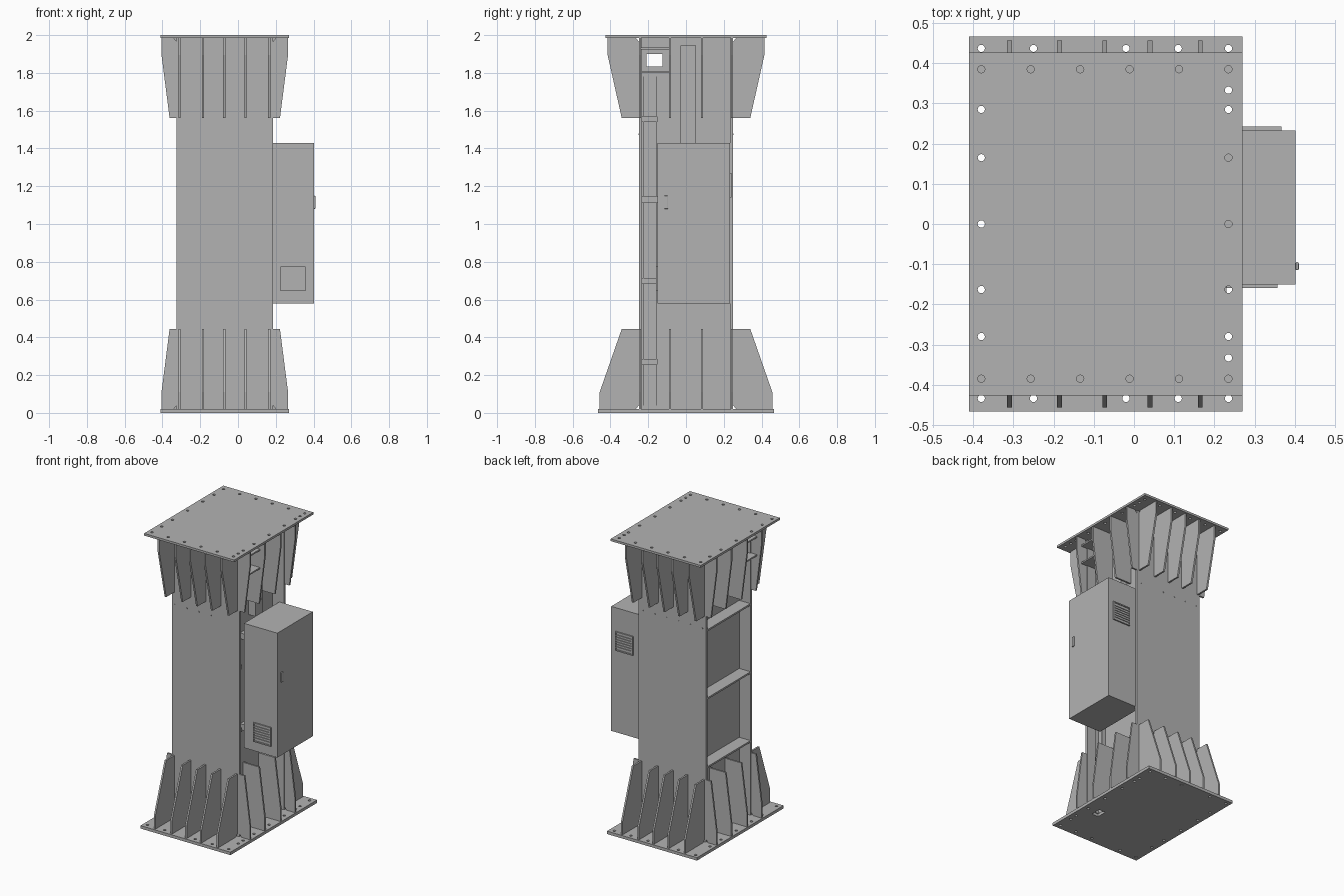
import bpy, bmesh
from mathutils import Matrix, Vector

if "Cube" in bpy.data.objects:
    bpy.data.objects.remove(bpy.data.objects["Cube"])

grey = bpy.data.materials.new("steel grey")
grey.use_nodes = True
grey.diffuse_color = (0.45, 0.45, 0.45, 1)
grey.node_tree.nodes["Principled BSDF"].inputs["Base Color"].default_value = grey.diffuse_color

CX = -0.07          # column centre in x
HALF = 0.25         # column half depth in y
WEB = 0.17          # outer face of the recessed side walls, from CX
FLANGE = 0.255      # half width of the front and back plates
T = 0.012           # rib thickness


def finish(name, bm):
    bmesh.ops.recalc_face_normals(bm, faces=bm.faces)
    mesh = bpy.data.meshes.new(name)
    bm.to_mesh(mesh)
    bm.free()
    mesh.materials.append(grey)
    ob = bpy.data.objects.new(name, mesh)
    bpy.context.collection.objects.link(ob)
    return ob


def add_box(bm, x, y, z):
    size = Vector((x[1] - x[0], y[1] - y[0], z[1] - z[0]))
    mid = Vector((sum(x) / 2, sum(y) / 2, sum(z) / 2))
    bmesh.ops.create_cube(bm, size=1, matrix=Matrix.Translation(mid) @ Matrix.Diagonal(size).to_4x4())


def box(name, x, y, z):
    bm = bmesh.new()
    add_box(bm, x, y, z)
    return finish(name, bm)


def side_box(name, s, u, y, z):
    """Box on the +x or -x side, u measured outward from the column centre."""
    return box(name, sorted(CX + s * k for k in u), y, z)


def rib(name, profile, place):
    """Extrude an (outward, z) profile by the rib thickness."""
    bm = bmesh.new()
    face = bm.faces.new([bm.verts.new(place(u, -T / 2, z)) for u, z in profile])
    ext = bmesh.ops.extrude_face_region(bm, geom=[face])
    shift = place(0, T, 0) - place(0, 0, 0)
    verts = [g for g in ext["geom"] if isinstance(g, bmesh.types.BMVert)]
    bmesh.ops.translate(bm, verts=verts, vec=shift)
    return finish(name, bm)


def cut(ob, bm):
    """Subtract the cutter mesh and discard it."""
    tool = finish("cutter", bm)
    tool.hide_render = True
    mod = ob.modifiers.new("cut", "BOOLEAN")
    mod.operation, mod.solver, mod.object = "DIFFERENCE", "EXACT", tool
    bpy.context.view_layer.objects.active = ob
    bpy.ops.object.modifier_apply(modifier=mod.name)
    bpy.data.objects.remove(tool)


def drill(ob, spots, z, r=0.009):
    bm = bmesh.new()
    for x, y in spots:
        bmesh.ops.create_cone(bm, cap_ends=True, segments=16, radius1=r, radius2=r, depth=0.1,
                              matrix=Matrix.Translation((x, y, z)))
    cut(ob, bm)


# End plates with bolt holes
base = box("base_plate", (-0.41, 0.27), (-0.467, 0.467), (0, 0.02))
top = box("top_plate", (-0.41, 0.27), (-0.427, 0.427), (1.985, 2))
sides = [(x, y) for x in (-0.38, 0.235) for y in (-0.28, -0.163, 0, 0.165, 0.285)]
sides += [(0.235, y) for y in (-0.333, 0.333)]
drill(base, sides + [(x, y) for x in (-0.38, -0.25, -0.02, 0.11, 0.235) for y in (-0.434, 0.437)], 0)
drill(top, sides + [(-0.38 + 0.123 * i, y) for i in range(6) for y in (-0.385, 0.385)], 2)
bm = bmesh.new()
add_box(bm, (0.125, 0.175), (-0.2, -0.13), (-0.1, 0.1))
cut(base, bm)

# Column: front and back plates, two recessed side walls
for s, side in ((-1, "front"), (1, "back")):
    box(side + "_flange", (CX - FLANGE, CX + FLANGE), sorted((s * HALF, s * (HALF - 0.018))), (0.02, 1.985))
    for i in range(6):
        x = -0.3 + 0.09 * i
        box(side + "_flange_screw", (x - 0.003, x + 0.003),
            sorted((s * HALF, s * (HALF + 0.002))), (1.472, 1.478))
for s, side in ((1, "left"), (-1, "right")):
    wall = side_box(side + "_wall", s, (WEB - 0.015, WEB), (-0.235, 0.235), (0.02, 1.985))
    bm = bmesh.new()
    add_box(bm, (-0.5, 0.5), (-0.21, -0.125), (1.835, 1.9))
    cut(wall, bm)


# Tapered ribs at both ends
def profile(inner, shoulder, reach, upper):
    """Chamfered inner corner, short upright edge, then a taper."""
    pts = [(inner, 0.04), (inner + 0.015, 0.02), (reach, 0.02), (reach, 0.11),
           (shoulder, 0.445), (inner, 0.445)]
    if upper:
        pts = [(u, 2.005 - z) for u, z in pts]
    return pts


for upper in (False, True):
    end = "top" if upper else "base"
    reach = 0.415 if upper else 0.457
    for s, side in ((-1, "front"), (1, "back")):
        for x in (-0.31, -0.185, -0.073, 0.04, 0.165):
            rib(f"{end}_{side}_rib", profile(HALF, 0.34, reach, upper),
                lambda u, t, z: Vector((x + t, s * u, z)))
    for s, side in ((1, "left"), (-1, "right")):
        for y in (-0.243, -0.085, 0.085, 0.243):
            inner = FLANGE if abs(y) > 0.2 else WEB
            rib(f"{end}_{side}_rib", profile(inner, 0.292, 0.335, upper),
                lambda u, t, z: Vector((CX + s * u, y + t, z)))

# Shelves around the cable window, and stiffeners on the open side
for s, side in ((1, "left"), (-1, "right")):
    for z in (1.8, 1.925):
        side_box(side + "_window_shelf", s, (WEB, 0.3), (-0.237, -0.09), (z, z + 0.01))
for z in (0.53, 1.0, 1.465):
    side_box("stiffener", -1, (WEB, FLANGE), (-0.235, 0.235), (z - 0.012, z))

# Cable channel with clips, and the duct above the cabinet
WALL_X = CX + WEB
for y in (-0.226, -0.16):
    box("channel_side", (WALL_X, WALL_X + 0.03), (y, y + 0.004), (0.04, 1.78))
box("channel_back", (WALL_X, WALL_X + 0.004), (-0.226, -0.156), (0.04, 1.78))
for z in (0.27, 0.7, 1.13, 1.555):
    box("channel_clip", (WALL_X, WALL_X + 0.035), (-0.232, -0.152), (z - 0.015, z + 0.015))
box("duct", (WALL_X, WALL_X + 0.05), (-0.028, 0.052), (1.43, 1.945))
for z in (1.525, 1.85):
    for y in (-0.015, 0.04):
        box("duct_screw", (WALL_X + 0.05, WALL_X + 0.052), (y - 0.004, y + 0.004), (z - 0.004, z + 0.004))

# Cabinet with mounting rails, handle and vents
box("cabinet", (0.15, 0.402), (-0.15, 0.233), (0.58, 1.43))
for z in (0.68, 1.3):
    box("cabinet_rail", (WALL_X, 0.15), (-0.12, 0.2), (z, z + 0.04))
handle = box("handle", (0.402, 0.41), (-0.115, -0.095), (1.08, 1.15))
bev = handle.modifiers.new("soft", "BEVEL")
bev.width, bev.segments = 0.003, 2


def vent(name, s, y, x, z):
    """Thin backing plate, frame and horizontal slats."""
    bm = bmesh.new()
    add_box(bm, x, sorted((y, y + s * 0.003)), z)
    w = 0.008
    for a, b in (((x[0], x[0] + w), z), ((x[1] - w, x[1]), z),
                 (x, (z[0], z[0] + w)), (x, (z[1] - w, z[1]))):
        add_box(bm, a, sorted((y, y + s * 0.009)), b)
    step = (z[1] - z[0] - 2 * w) / 7
    for i in range(1, 7):
        k = z[0] + w + step * i
        add_box(bm, x, sorted((y, y + s * 0.008)), (k - 0.004, k + 0.004))
    finish(name, bm)


vent("front_vent", -1, -0.15, (0.225, 0.357), (0.645, 0.775))
vent("back_vent", 1, 0.233, (0.235, 0.367), (1.14, 1.27))
